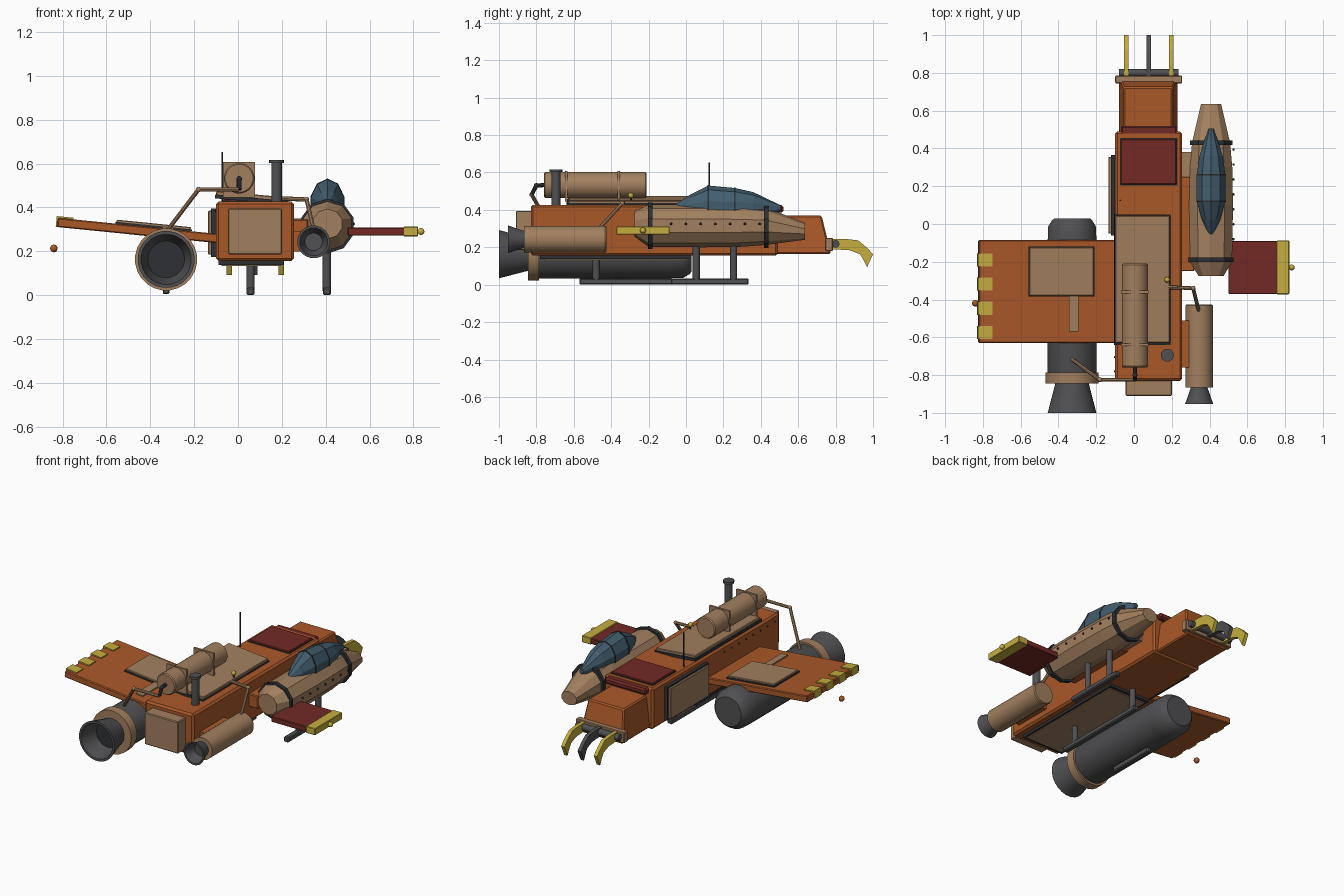
import bpy, bmesh, math
from mathutils import Vector

if "Cube" in bpy.data.objects:
    bpy.data.objects.remove(bpy.data.objects["Cube"])

def mat(name, r, g, b):
    m = bpy.data.materials.new(name)
    m.diffuse_color = (r, g, b, 1)
    m.use_nodes = True
    m.node_tree.nodes["Principled BSDF"].inputs["Base Color"].default_value = m.diffuse_color
    return m

ORANGE = mat("rust orange", .40, .098, .022)
TAN = mat("tan metal", .36, .215, .115)
GRAY = mat("gray metal", .08, .08, .085)
DARK = mat("dark trim", .028, .03, .034)
YELLOW = mat("hazard yellow", .56, .42, .05)
RED = mat("dark red", .17, .023, .018)
BLUE = mat("canopy blue", .055, .11, .155)

def finish(name, bm, m, smooth=False):
    bmesh.ops.recalc_face_normals(bm, faces=bm.faces)
    me = bpy.data.meshes.new(name)
    bm.to_mesh(me)
    bm.free()
    me.materials.append(m)
    ob = bpy.data.objects.new(name, me)
    bpy.context.collection.objects.link(ob)
    if smooth:
        bpy.ops.object.select_all(action='DESELECT')
        ob.select_set(True)
        bpy.context.view_layer.objects.active = ob
        bpy.ops.object.shade_smooth_by_angle(angle=math.radians(35))
    return ob

def box(name, x0, x1, y0, y1, z0, z1, m, bevel=0, tilt=0, top=None):
    """Box by limits; top = (dx, dy_back, dy_front) insets of the upper face."""
    bm = bmesh.new()
    bmesh.ops.create_cube(bm, size=1)
    for v in bm.verts:
        v.co = Vector((v.co.x * (x1 - x0), v.co.y * (y1 - y0), v.co.z * (z1 - z0)))
        if top and v.co.z > 0:
            v.co.x -= math.copysign(top[0], v.co.x)
            v.co.y += top[1] if v.co.y < 0 else -top[2]
    if bevel:
        bmesh.ops.bevel(bm, geom=bm.edges[:], offset=bevel, segments=1, affect='EDGES')
    ob = finish(name, bm, m)
    ob.location = ((x0 + x1) / 2, (y0 + y1) / 2, (z0 + z1) / 2)
    ob.rotation_euler.y = tilt
    return ob

def loft(name, sections, x, z, n, m, smooth=True):
    """Rings along y: (y, radius_x[, radius_z, dz]), capped at both ends."""
    bm = bmesh.new()
    rings = []
    for s in sections:
        y, rx = s[:2]
        rz, dz = s[2:] if len(s) > 2 else (rx, 0)
        rings.append([bm.verts.new((x + rx * math.cos(2 * math.pi * (i + .5) / n), y,
                                    z + dz + rz * math.sin(2 * math.pi * (i + .5) / n))) for i in range(n)])
    for a, b in zip(rings, rings[1:]):
        for i in range(n):
            bm.faces.new((a[i], a[(i + 1) % n], b[(i + 1) % n], b[i]))
    bm.faces.new(rings[0])
    bm.faces.new(rings[-1])
    return finish(name, bm, m, smooth)

def rod(name, a, b, r, m, n=12):
    a, b = Vector(a), Vector(b)
    bm = bmesh.new()
    bmesh.ops.create_cone(bm, cap_ends=True, segments=n, radius1=r, radius2=r, depth=(b - a).length)
    ob = finish(name, bm, m, True)
    ob.location = (a + b) / 2
    ob.rotation_euler = (b - a).to_track_quat('Z', 'Y').to_euler()
    return ob

def ball(name, p, r, m, n=10):
    bm = bmesh.new()
    bmesh.ops.create_uvsphere(bm, u_segments=n, v_segments=max(4, n // 2 + 1), radius=r)
    finish(name, bm, m, True).location = p

def pipe(name, pts, r, m):
    for i, (a, b) in enumerate(zip(pts, pts[1:])):
        rod(f"{name}_{i}", a, b, r, m, 8)
    for p in pts[1:-1]:
        ball(name + "_elbow", p, r * 1.25, m)

# Hull, nose and hull plates
box("hull", -.10, .255, -.83, .49, .155, .427, ORANGE, .012)
box("nose", -.08, .23, .45, .775, .165, .37, ORANGE, .008, top=(.025, 0, .05))
box("nose_flange", -.10, .255, .745, .785, .18, .25, TAN, .004)
box("hull_front_bar", -.07, .23, .47, .52, .385, .425, RED, .01)
box("top_hatch_seal", -.075, .23, .205, .455, .42, .431, DARK)
box("top_hatch", -.07, .225, .21, .45, .42, .438, RED, .004)
box("deck_seal", -.105, .195, -.64, .05, .428, .446, DARK, 0, .09)
box("deck_plate", -.10, .19, -.63, .045, .442, .462, TAN, .004, .09)
box("belly_seal", -.09, .21, -.78, .03, .138, .158, DARK)
box("belly_plate", -.075, .195, -.76, .01, .132, .15, TAN)
box("rear_box", -.045, .20, -.91, -.825, .185, .395, TAN, .005)
box("side_plate_seal", -.122, -.098, -.06, .365, .175, .395, DARK)
box("side_plate", -.136, -.115, -.05, .355, .185, .385, TAN, .003)
for i in range(8):
    ball("hull_rivet", (-.101, -.78 + i * .075, .385), .006, DARK, 6)

# Front gripper: axle and three claws
rod("claw_axle", (-.08, .80, .218), (.235, .80, .218), .021, GRAY)
claw = [(.775, .245), (.85, .245), (.92, .237), (.965, .20), (1, .163), (.968, .093),
        (.945, .14), (.93, .163), (.877, .184), (.775, .19)]
for x, m in ((-.04, YELLOW), (.078, GRAY), (.197, YELLOW)):
    bm = bmesh.new()
    f = bm.faces.new([bm.verts.new((x - .012, y, z)) for y, z in claw])
    ext = bmesh.ops.extrude_face_region(bm, geom=[f])
    bmesh.ops.translate(bm, vec=(.024, 0, 0), verts=[g for g in ext["geom"] if isinstance(g, bmesh.types.BMVert)])
    finish("claw", bm, m)

# Left wing with plates lying on its sloping top
TILT = .1
def wing_plate(name, x0, x1, y0, y1, h, m, bevel=0):
    z = .318 - .1 * ((x0 + x1) / 2 + .472)
    box(name, x0, x1, y0, y1, z - .004, z + h, m, bevel, TILT)
box("left_wing", -.825, -.09, -.63, -.085, .274, .316, ORANGE, .005, TILT)
wing_plate("wing_plate_seal", -.56, -.21, -.385, -.12, .008, DARK)
wing_plate("wing_plate", -.555, -.215, -.38, -.125, .018, TAN, .003)
wing_plate("wing_strip", -.345, -.295, -.57, -.38, .008, TAN)
for i in range(4):
    y = -.155 - i * .128
    z = .332
    box("wing_hazard_patch", -.829, -.752, y - .07, y, z - .024, z + .025, YELLOW, 0, TILT)
ball("left_beacon", (-.84, -.42, .213), .018, ORANGE)

# Big left engine
EX, EZ = -.328, .163
loft("big_engine", [(.03, .095), (.018, .108), (-.015, .128), (-.09, .13), (-.80, .13), (-.84, .12)], EX, EZ, 24, GRAY)
loft("big_engine_ring", [(-.785, .142), (-.845, .142)], EX, EZ, 24, TAN)
loft("big_engine_nozzle", [(-.83, .09), (-.855, .092), (-1, .13), (-1, .115), (-.88, .083)], EX, EZ, 24, GRAY)
loft("big_engine_throat", [(-.875, .084), (-.885, .084)], EX, EZ, 24, DARK)
box("engine_pylon", -.36, -.30, -.6, -.12, .26, .29, GRAY)

# Small right engine
loft("small_engine", [(-.425, .068), (-.432, .073), (-.865, .073)], .345, .243, 20, TAN)
loft("small_engine_nozzle", [(-.86, .045), (-.87, .046), (-.952, .075), (-.952, .064), (-.885, .04)], .345, .243, 20, GRAY)
box("small_engine_mount", .25, .29, -.76, -.51, .20, .29, ORANGE)

# Cockpit pod: low-sided body, rings, canopy and rivets
PX, PZ = .408, .315
loft("pod", [(-.275, .07, .068, .01), (-.20, .117, .113, 0), (.10, .122, .115, 0), (.30, .118, .112, 0),
             (.43, .106, .10, -.002), (.635, .056, .045, -.03)], PX, PZ, 10, TAN, False)
for y, r in ((-.19, .125), (.43, .118)):
    loft("pod_ring", [(y - .012, r), (y + .012, r)], PX, PZ, 10, DARK, False)
loft("canopy", [(-.055, .012, .02, 0), (.02, .05, .07, 0), (.12, .08, .12, 0), (.26, .08, .107, 0),
                (.36, .065, .085, 0), (.505, .015, .015, 0)], PX, .41, 10, BLUE, False)
for y, rx, rz in ((.12, .082, .122), (.26, .082, .109)):
    loft("canopy_frame", [(y - .004, rx, rz, 0), (y + .004, rx, rz, 0)], PX, .41, 10, DARK, False)
for i in range(7):
    ball("pod_rivet", (PX + .119, -.08 + i * .079, .325), .007, DARK, 6)
box("pod_mount", .24, .32, -.25, .25, .26, .345, ORANGE, .005)
box("pod_mount_front", .25, .32, .25, .38, .275, .35, TAN)

# Right stub wing
box("right_wing", .50, .76, -.37, -.09, .272, .308, RED, .003)
box("right_wing_tip", .755, .822, -.372, -.088, .268, .312, YELLOW, .003)
ball("right_beacon", (.835, -.23, .29), .016, YELLOW)

# Skids and struts
for name, x, y0, y1, ztop, struts in (("hull_skid", .057, -.57, .09, .16, (-.48, .055)),
                                      ("pod_skid", .405, -.08, .335, .23, (.055, .255))):
    box(name, x - .018, x + .018, y0, y1, 0, .034, GRAY, .006)
    for y in struts:
        rod(name + "_strut", (x, y, .02), (x, y, ztop), .019, GRAY)
box("engine_skid", EX - .015, EX + .015, -.57, -.25, .005, .04, GRAY, .005)

# Roof tank with square straps
loft("roof_tank", [(-.21, .064), (-.217, .07), (-.753, .07), (-.76, .064)], .005, .533, 20, TAN)
for y in (-.36, -.64):
    box("tank_strap", -.068, .078, y - .007, y + .007, .445, .607, TAN)

# Exhaust stack, antenna, lamp
rod("stack", (.176, -.695, .42), (.176, -.695, .605), .024, GRAY, 16)
rod("stack_cap", (.176, -.695, .602), (.176, -.695, .617), .034, GRAY, 16)
rod("antenna", (-.072, .125, .42), (-.072, .125, .652), .004, DARK, 6)
ball("roof_lamp", (.175, -.295, .477), .015, YELLOW)
rod("roof_lamp_stem", (.175, -.295, .43), (.175, -.295, .47), .005, DARK, 6)

# Fuel pipes
pipe("left_pipe", [(-.33, -.715, .285), (-.18, -.825, .482), (.005, -.825, .482)], .010, TAN)
pipe("tank_pipe", [(.005, -.825, .482), (.005, -.80, .53), (.005, -.75, .533)], .011, DARK)
pipe("right_pipe", [(.18, -.335, .442), (.313, -.34, .436), (.343, -.46, .305)], .010, TAN)
